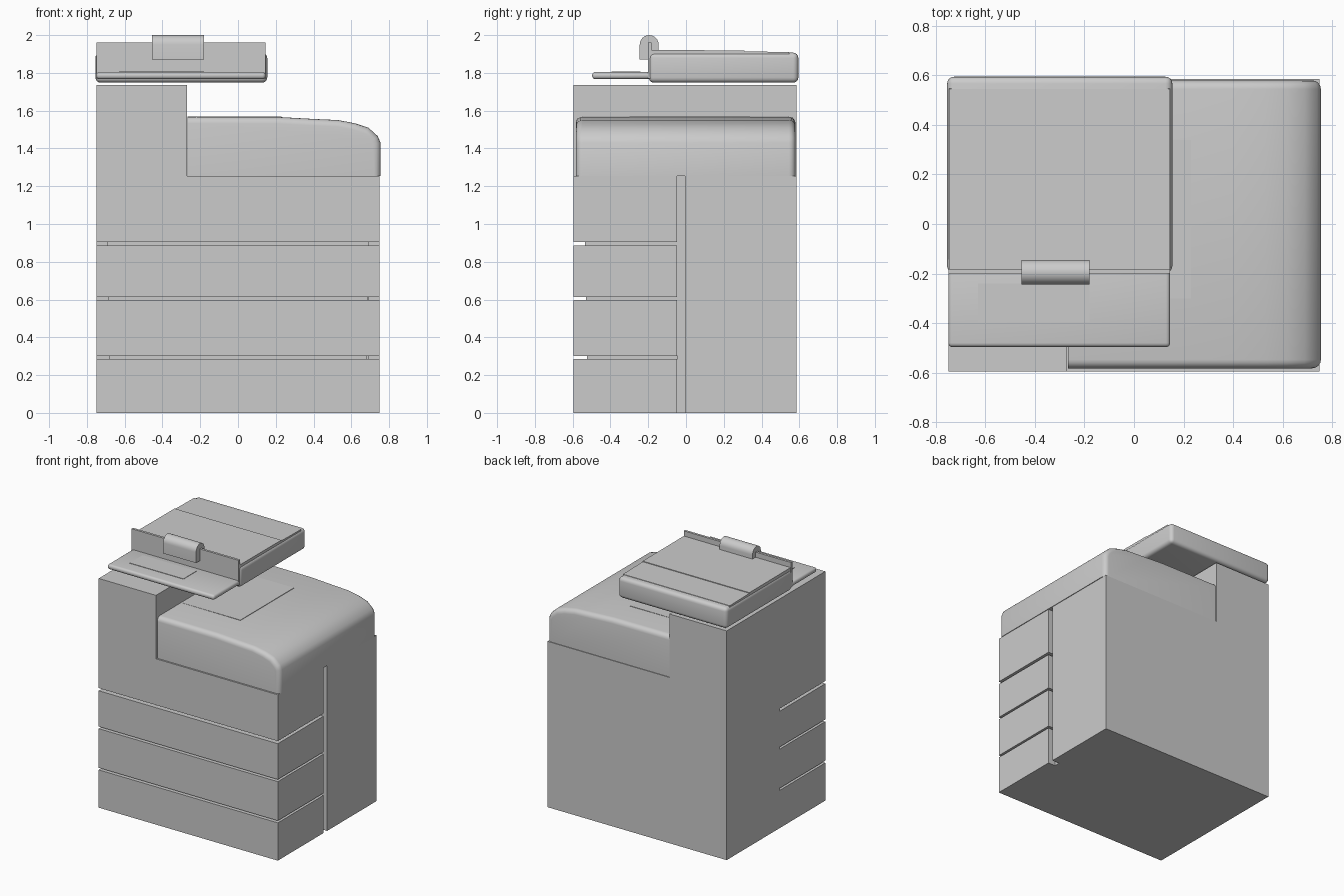
import bpy, bmesh, math

if "Cube" in bpy.data.objects:
    bpy.data.objects.remove(bpy.data.objects["Cube"])


def prism(name, pts, axis, lo, hi):
    """Extrude a 2D outline along an axis (x: pts are y,z; y: x,z; z: x,y)."""
    place = {"x": lambda a, b, t: (t, a, b),
             "y": lambda a, b, t: (a, t, b),
             "z": lambda a, b, t: (a, b, t)}[axis]
    bm = bmesh.new()
    rings = [[bm.verts.new(place(a, b, t)) for a, b in pts] for t in (lo, hi)]
    for r in rings:
        bm.faces.new(r)
    n = len(pts)
    for i in range(n):
        j = (i + 1) % n
        bm.faces.new((rings[0][i], rings[0][j], rings[1][j], rings[1][i]))
    bmesh.ops.recalc_face_normals(bm, faces=bm.faces)
    mesh = bpy.data.meshes.new(name)
    bm.to_mesh(mesh)
    bm.free()
    ob = bpy.data.objects.new(name, mesh)
    bpy.context.collection.objects.link(ob)
    return ob


def box(name, x, y, z):
    return prism(name, [(x[0], y[0]), (x[1], y[0]), (x[1], y[1]), (x[0], y[1])], "z", *z)


def smooth(ob, angle=35):
    bpy.ops.object.select_all(action="DESELECT")
    bpy.context.view_layer.objects.active = ob
    ob.select_set(True)
    bpy.ops.object.shade_smooth_by_angle(angle=math.radians(angle))


def round_edges(ob, width, keep=lambda e: True, segments=4):
    bm = bmesh.new()
    bm.from_mesh(ob.data)
    edges = [e for e in bm.edges if e.calc_face_angle(0) > 1.0 and keep(e)]
    bmesh.ops.bevel(bm, geom=edges, offset=width, segments=segments,
                    profile=0.5, affect="EDGES", clamp_overlap=True)
    bm.to_mesh(ob.data)
    bm.free()
    smooth(ob)


def cut(ob, cutter):
    mod = ob.modifiers.new("cut", "BOOLEAN")
    mod.operation = "DIFFERENCE"
    mod.solver = "EXACT"
    mod.object = cutter
    bpy.context.view_layer.objects.active = ob
    bpy.ops.object.modifier_apply(modifier=mod.name)
    bpy.data.objects.remove(cutter)


# Cabinet with a raised column on the left
cabinet = prism("cabinet", [(-.75, 0), (.75, 0), (.75, 1.255), (-.27, 1.255),
                            (-.27, 1.735), (-.75, 1.735)], "y", -.595, .585)

# Vertical seam on the right side
cut(cabinet, box("seam_cutter", (.69, .9), (-.048, -.005), (-.1, 1.255)))

# Drawer gaps wrapping around the front and both sides
for z0, z1, d in ((.286, .302, .07), (.598, .614, .065), (.885, .905, .06)):
    outline = [(-.9, -.8), (.9, -.8), (.9, -.046), (.75 - d, -.046), (.75 - d, -.595 + d),
               (-.75 + d, -.595 + d), (-.75 + d, -.05), (-.9, -.05)]
    cut(cabinet, prism("gap_cutter", outline, "z", z0, z1))

# Output cover with a rounded right shoulder
cover = prism("output_cover", [(-.267, 1.255), (.755, 1.255), (.755, 1.43), (.74, 1.465),
                               (.69, 1.51), (.62, 1.533), (.53, 1.55), (.4, 1.556),
                               (.22, 1.566), (-.267, 1.568)], "y", -.583, .58)


def soft_edge(e):
    a, b = (v.co for v in e.verts)
    return max(a.z, b.z) > 1.3 and abs(a.y - b.y) < .01 and max(a.x, b.x) > -.2


round_edges(cover, .035, soft_edge)
box("cover_panel", (-.25, .23), (-.3, .34), (1.55, 1.569))

# Scanner unit and its lid
scanner = box("scanner_unit", (-.755, .155), (-.197, .595), (1.748, 1.907))
round_edges(scanner, .028)
prism("scanner_lid", [(-.19, 1.89), (.55, 1.89), (.545, 1.91), (.31, 1.914),
                      (.31, 1.919), (-.19, 1.921)], "x", -.748, .146)

# Front control shelf
shelf = box("control_shelf", (-.75, .146), (-.497, -.18), (1.767, 1.805))
round_edges(shelf, .017)
box("shelf_panel", (-.63, -.18), (-.395, -.24), (1.79, 1.808))

# Upright plate behind the shelf and the clip over it
box("upright_plate", (-.75, .146), (-.2, -.182), (1.77, 1.96))
arch = [(-.195 + .05 * math.cos(math.pi * i / 12), 1.95 + .05 * math.sin(math.pi * i / 12))
        for i in range(13)]
clip = prism("clip", [(-.245, 1.87), (-.145, 1.87)] + arch, "x", -.455, -.18)
smooth(clip)
